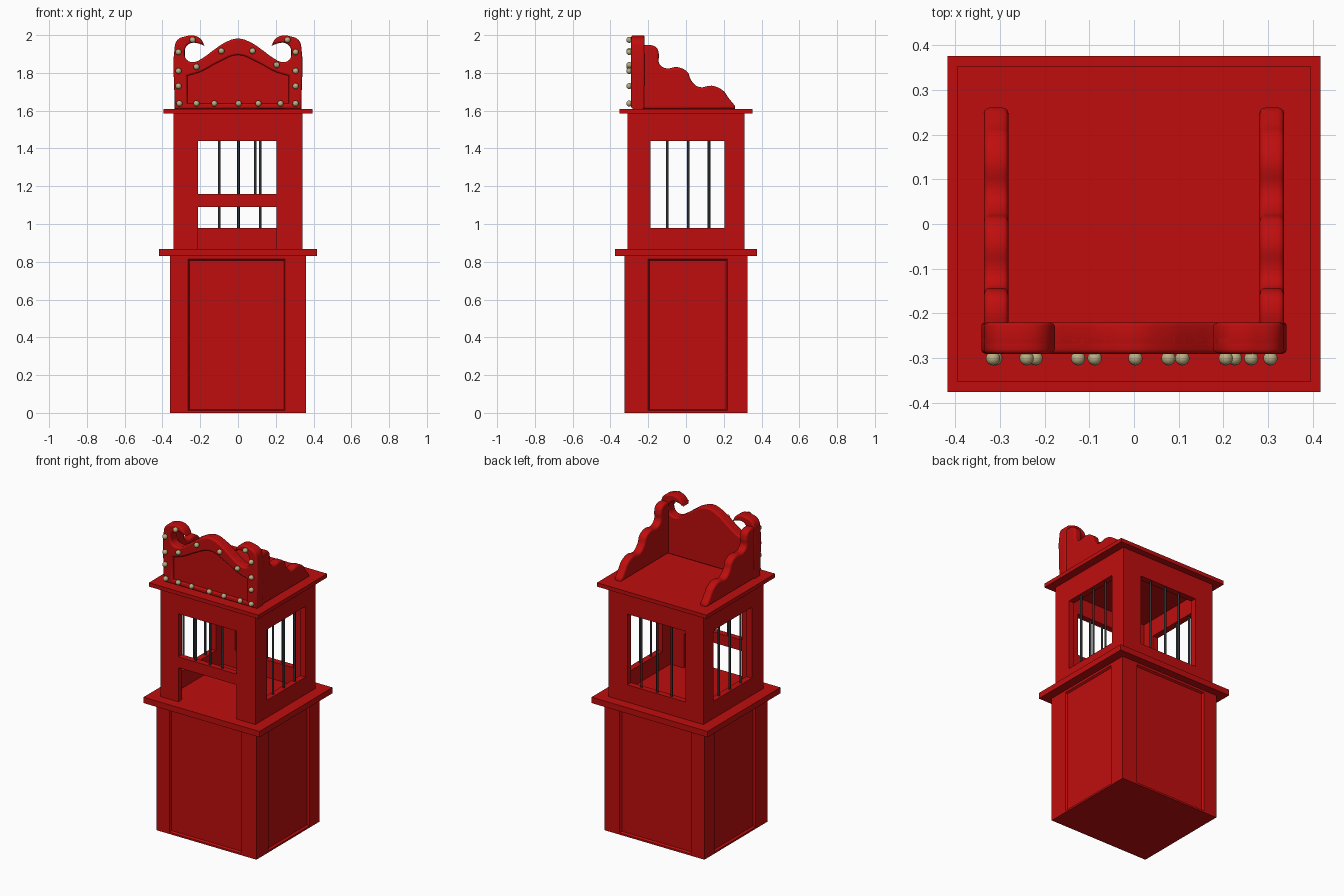
import bpy, bmesh, math
from mathutils import Vector

if "Cube" in bpy.data.objects:
    bpy.data.objects.remove(bpy.data.objects["Cube"], do_unlink=True)


def material(name, rgb):
    m = bpy.data.materials.new(name)
    m.use_nodes = True
    m.diffuse_color = (*rgb, 1)
    m.node_tree.nodes["Principled BSDF"].inputs["Base Color"].default_value = (*rgb, 1)
    return m


RED = material("red_paint", (0.52, 0.004, 0.004))
IRON = material("dark_iron", (0.025, 0.03, 0.032))
BRASS = material("pale_brass", (0.50, 0.42, 0.22))


def add_object(name, bm, mat):
    me = bpy.data.meshes.new(name)
    bm.to_mesh(me)
    bm.free()
    me.materials.append(mat)
    ob = bpy.data.objects.new(name, me)
    bpy.context.collection.objects.link(ob)
    return ob


def box_bm(lo, hi):
    bm = bmesh.new()
    bmesh.ops.create_cube(bm, size=1)
    for v in bm.verts:
        v.co = Vector([l + (c + 0.5) * (h - l) for l, h, c in zip(lo, hi, v.co)])
    return bm


def box(name, lo, hi, mat=RED):
    return add_object(name, box_bm(lo, hi), mat)


def smooth(ob, angle):
    bpy.ops.object.select_all(action='DESELECT')
    ob.select_set(True)
    bpy.context.view_layer.objects.active = ob
    bpy.ops.object.shade_smooth_by_angle(angle=math.radians(angle))


def carve(ob, cutters):
    """Subtract the cutters, bake the result, drop the cutters."""
    for c in cutters:
        c.hide_render = True
        mod = ob.modifiers.new("cut", 'BOOLEAN')
        mod.operation, mod.solver, mod.object = 'DIFFERENCE', 'EXACT', c
    deps = bpy.context.evaluated_depsgraph_get()
    me = bpy.data.meshes.new_from_object(ob.evaluated_get(deps))
    ob.modifiers.clear()
    ob.data = me
    for c in cutters:
        bpy.data.objects.remove(c, do_unlink=True)


def fretwork(name, outlines, loc, rot, thickness, bevel):
    """Filled outline with rounded edges; points marked 'c' are corners."""
    cu = bpy.data.curves.new(name, 'CURVE')
    cu.dimensions, cu.fill_mode = '2D', 'BOTH'
    cu.resolution_u = 4
    cu.extrude = thickness / 2 - bevel
    cu.bevel_depth, cu.bevel_resolution, cu.offset = bevel, 2, -bevel
    for pts in outlines:
        sp = cu.splines.new('BEZIER')
        sp.bezier_points.add(len(pts) - 1)
        sp.use_cyclic_u = True
        for bp, p in zip(sp.bezier_points, pts):
            bp.co = (p[0], p[1], 0)
            kind = 'VECTOR' if len(p) > 2 else 'AUTO'
            bp.handle_left_type = bp.handle_right_type = kind
    ob = bpy.data.objects.new(name, cu)
    bpy.context.collection.objects.link(ob)
    ob.location, ob.rotation_euler = loc, rot
    cu.materials.append(RED)
    bpy.ops.object.select_all(action='DESELECT')
    ob.select_set(True)
    bpy.context.view_layer.objects.active = ob
    bpy.ops.object.convert(target='MESH')
    smooth(bpy.context.view_layer.objects.active, 40)


def mirrored(half):
    """Left half outline, ending on the centre line, completed to the right."""
    return half + [(-p[0], *p[1:]) for p in reversed(half[:-1])]


# Lower cabinet with a sunken panel on each side
bm = box_bm((-0.36, -0.325, 0), (0.36, 0.325, 0.83))
for axis, cuts in enumerate([(-0.265, 0.25), (-0.2, 0.22), (0.012, 0.815)]):
    for c in cuts:
        co, no = Vector(), Vector()
        co[axis], no[axis] = c, 1
        bmesh.ops.bisect_plane(bm, geom=bm.verts[:] + bm.edges[:] + bm.faces[:],
                               plane_co=co, plane_no=no)
bm.normal_update()
panels = []
for f in bm.faces:
    c = f.calc_center_median()
    if abs(f.normal.z) < 0.5 and 0.1 < c.z < 0.8 and min(abs(c.x), abs(c.y)) < 0.1:
        panels.append(f)
bmesh.ops.inset_individual(bm, faces=panels, thickness=0.01, depth=-0.012)
add_object("lower_cabinet", bm, RED)

# Ledge and roof slabs
box("ledge", (-0.417, -0.375, 0.83), (0.417, 0.375, 0.868))
box("roof", (-0.394, -0.353, 1.585), (0.394, 0.353, 1.61))

# Hollow booth, windows on three sides, front open down to the ledge
X0, X1, Y0, Y1, Z0, Z1 = -0.212, 0.205, -0.188, 0.205, 0.98, 1.44
booth = box("booth", (-0.342, -0.31, 0.868), (0.342, 0.31, 1.585))
carve(booth, [
    box("cut_inside", (-0.302, -0.27, 0.8), (0.302, 0.27, 1.55)),
    box("cut_sides", (-0.5, Y0, Z0), (0.5, Y1, Z1)),
    box("cut_back", (X0, 0, Z0), (X1, 0.5, Z1)),
    box("cut_front", (X0, -0.5, 0.8), (X1, 0, Z1)),
])
box("front_rail", (X0, -0.31, 1.09), (X1, -0.27, 1.16))


# Window bars
def bar(name, x, y, z0, z1):
    bm = bmesh.new()
    bmesh.ops.create_cone(bm, cap_ends=True, segments=12, radius1=0.007,
                          radius2=0.007, depth=z1 - z0)
    bmesh.ops.translate(bm, verts=bm.verts, vec=(x, y, (z0 + z1) / 2))
    smooth(add_object(name, bm, IRON), 40)


for x in (-0.1, 0.003, 0.117):
    bar("back_bar", x, 0.29, Z0, Z1)
for x in (-0.1, 0.003, 0.092):
    bar("front_bar", x, -0.29, 1.16, Z1)
for y in (-0.1, 0.012, 0.122):
    bar("left_bar", 0.322, y, Z0, Z1)
    bar("right_bar", -0.322, y, Z0, Z1)

# Scrolled crest: solid backing plus a raised frame around its panel
crest = mirrored([
    (0, 1.61, 'c'), (-0.335, 1.61, 'c'), (-0.335, 1.94), (-0.32, 1.975),
    (-0.28, 1.993), (-0.24, 1.998), (-0.2, 1.982), (-0.177, 1.942, 'c'),
    (-0.214, 1.957), (-0.255, 1.956), (-0.278, 1.931), (-0.283, 1.9),
    (-0.27, 1.868), (-0.235, 1.857), (-0.188, 1.878), (-0.13, 1.92),
    (-0.07, 1.96), (0, 1.982)])[:-1]
panel = mirrored([(-0.268, 1.638, 'c'), (-0.268, 1.785, 'c'), (-0.2, 1.805),
                  (-0.1, 1.858), (0, 1.895)])
upright = (math.pi / 2, 0, 0)
fretwork("crest_backing", [crest], (0, -0.2475, 0), upright, 0.055, 0.008)
fretwork("crest_frame", [crest, panel], (0, -0.268, 0), upright, 0.044, 0.01)

# Stepped side brackets
step = [(-0.23, 1.61, 'c'), (-0.23, 1.945, 'c'), (-0.19, 1.948), (-0.155, 1.932),
        (-0.143, 1.894), (-0.143, 1.852), (-0.11, 1.825), (-0.042, 1.83),
        (0.01, 1.802), (0.026, 1.762), (0.069, 1.725), (0.138, 1.732),
        (0.2, 1.703), (0.222, 1.672), (0.26, 1.625, 'c'), (0.26, 1.61, 'c')]
for side, name in ((1, "left_bracket"), (-1, "right_bracket")):
    fretwork(name, [step], (side * 0.308, 0, 0),
             (math.pi / 2, 0, math.pi / 2), 0.054, 0.012)

# Round studs along the crest
studs = [(x, 1.638) for x in (-0.31, -0.22, -0.125, 0.003, 0.108, 0.225, 0.305)]
studs += [(s, z) for s in (-0.315, 0.305) for z in (1.73, 1.81, 1.91)]
studs += [(-0.24, 1.975), (0.262, 1.975), (-0.22, 1.832), (0.205, 1.842),
          (-0.088, 1.916), (0.077, 1.916)]
for x, z in studs:
    bm = bmesh.new()
    bmesh.ops.create_uvsphere(bm, u_segments=16, v_segments=10, radius=0.016)
    bmesh.ops.translate(bm, verts=bm.verts, vec=(x, -0.3, z))
    smooth(add_object("stud", bm, BRASS), 60)
